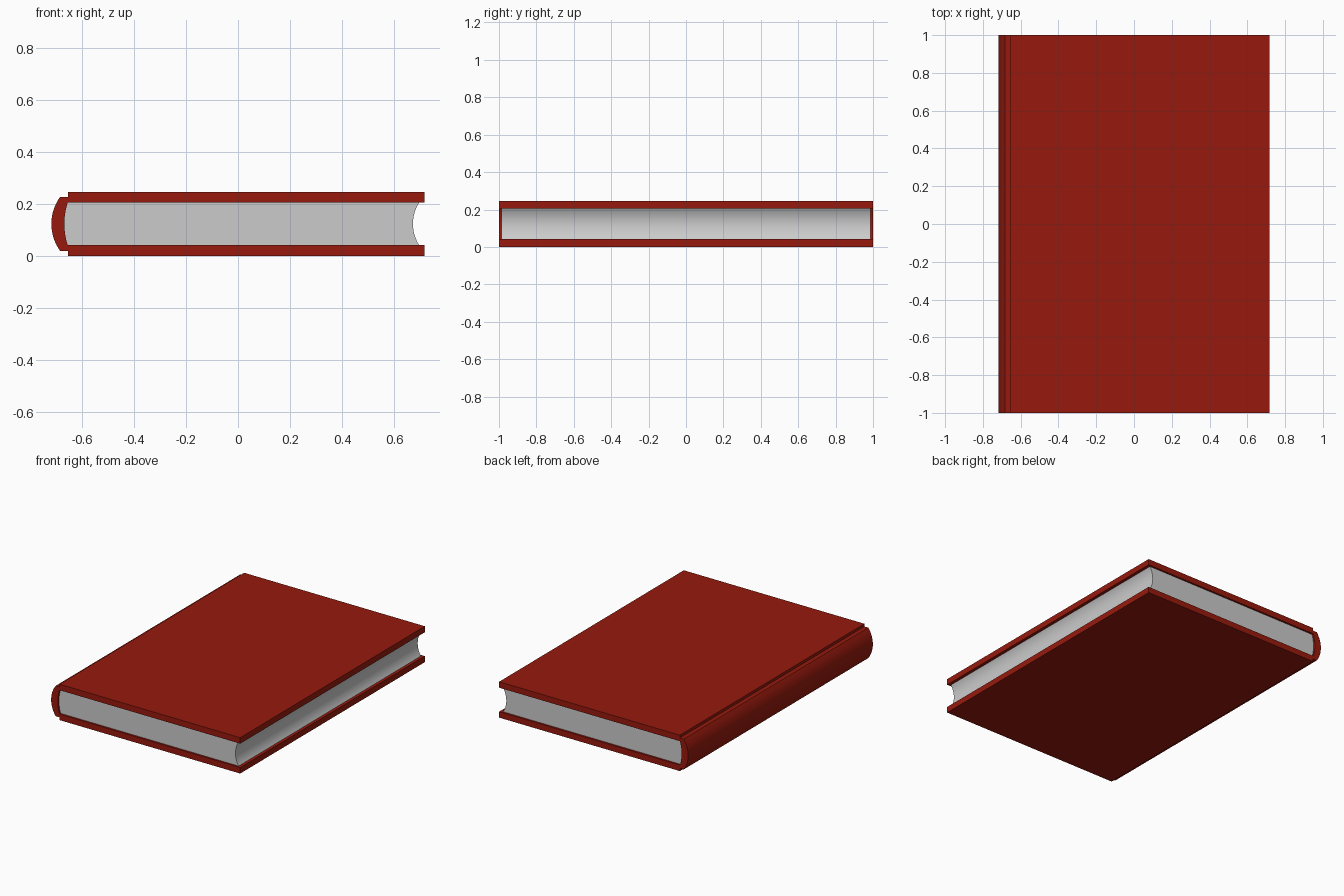
import bpy, bmesh, math

if "Cube" in bpy.data.objects:
    bpy.data.objects.remove(bpy.data.objects["Cube"])

T = 0.246          # total thickness
MID = T / 2
BOARD = 0.041      # cover board thickness


def bow(x_end, x_mid, z0, z1, n=16):
    """Circular arc in x/z from z0 to z1, bulging from x_end to x_mid at the middle."""
    half, sag = (z1 - z0) / 2, x_mid - x_end
    r = (half * half + sag * sag) / (2 * abs(sag))
    a = math.asin(half / r)
    s = 1 if sag > 0 else -1
    cx, cz = x_mid - s * r, (z0 + z1) / 2
    return [(cx + s * r * math.cos(-a + 2 * a * i / n),
             cz + r * math.sin(-a + 2 * a * i / n)) for i in range(n + 1)]


def extrude_profile(name, profile, half_len, colour=None):
    """Extrude a closed x/z profile along y, centred on y = 0."""
    bm = bmesh.new()
    face = bm.faces.new([bm.verts.new((x, -half_len, z)) for x, z in profile])
    res = bmesh.ops.extrude_face_region(bm, geom=[face])
    verts = [v for v in res["geom"] if isinstance(v, bmesh.types.BMVert)]
    bmesh.ops.translate(bm, verts=verts, vec=(0, 2 * half_len, 0))
    caps = [f for f in bm.faces if len(f.verts) > 4]
    bmesh.ops.triangulate(bm, faces=caps)
    bmesh.ops.recalc_face_normals(bm, faces=bm.faces)
    mesh = bpy.data.meshes.new(name)
    bm.to_mesh(mesh)
    bm.free()
    obj = bpy.data.objects.new(name, mesh)
    bpy.context.collection.objects.link(obj)
    if colour:
        mat = bpy.data.materials.new(name + "_material")
        mat.diffuse_color = colour
        mat.use_nodes = True
        mat.node_tree.nodes["Principled BSDF"].inputs["Base Color"].default_value = mat.diffuse_color
        mesh.materials.append(mat)
    bpy.ops.object.select_all(action='DESELECT')
    obj.select_set(True)
    bpy.context.view_layer.objects.active = obj
    bpy.ops.object.shade_smooth_by_angle(angle=math.radians(25))
    return obj


# Cover: two boards joined by a rounded spine, with a small step at each hinge
hinge, fore = -0.653, 0.717
outer = bow(-0.683, -0.717, 0.019, T - 0.019)
inner = bow(-0.654, -0.667, BOARD, T - BOARD)
cover = ([(fore, 0), (hinge, 0), (hinge, 0.019)] + outer
         + [(hinge, T - 0.019), (hinge, T), (fore, T), (fore, T - BOARD)]
         + inner[::-1] + [(fore, BOARD)])
extrude_profile("cover", cover, 1.0, (0.31, 0.01, 0.004, 1))

# Page block: rounded at the spine, hollowed along the fore edge
left = bow(-0.654, -0.667, BOARD, T - BOARD)
right = bow(0.696, 0.672, BOARD, T - BOARD)
extrude_profile("pages", left + right[::-1], 0.987)
